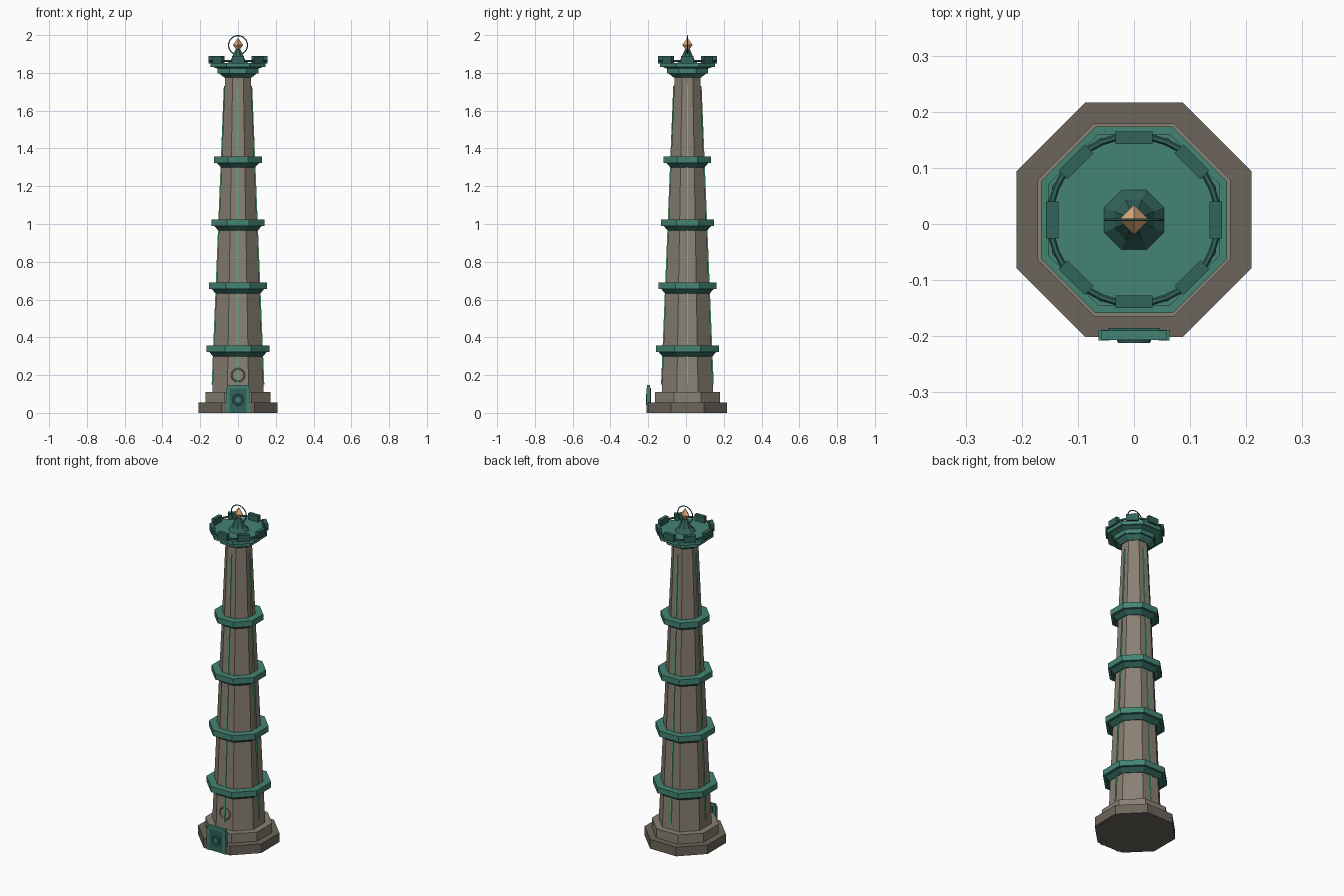
import bpy, bmesh, math
from mathutils import Matrix

if "Cube" in bpy.data.objects:
    bpy.data.objects.remove(bpy.data.objects["Cube"])

CY = 0.0075  # tower axis sits slightly back because the door projects forward


def mat(name, c):
    m = bpy.data.materials.new(name)
    m.diffuse_color = (*c, 1)
    m.use_nodes = True
    m.node_tree.nodes["Principled BSDF"].inputs["Base Color"].default_value = m.diffuse_color
    return m


STONE = mat("stone", (0.25, 0.215, 0.17))
DARK = mat("dark_stone", (0.15, 0.13, 0.105))
GREEN = mat("green_metal", (0.055, 0.23, 0.17))
DEEP = mat("deep_green", (0.03, 0.125, 0.1))
GLOW = mat("glow", (0.08, 0.6, 0.25))
GOLD = mat("amber", (0.75, 0.42, 0.2))


def finish(name, bm, m):
    bmesh.ops.recalc_face_normals(bm, faces=bm.faces)
    me = bpy.data.meshes.new(name)
    bm.to_mesh(me)
    bm.free()
    me.materials.append(m)
    ob = bpy.data.objects.new(name, me)
    bpy.context.collection.objects.link(ob)
    return ob


def lathe(name, profile, m, n=8):
    """Stack of n-gons; the profile gives (apothem, z), flats face the axes."""
    bm = bmesh.new()
    rings = []
    for a, z in profile:
        r = a / math.cos(math.pi / n)
        rings.append([bm.verts.new((r * math.cos((i + .5) * math.tau / n),
                                    CY + r * math.sin((i + .5) * math.tau / n), z)) for i in range(n)])
    for lo, hi in zip(rings, rings[1:]):
        for i in range(n):
            j = (i + 1) % n
            bm.faces.new((lo[i], lo[j], hi[j], hi[i]))
    bm.faces.new(rings[0][::-1])
    bm.faces.new(rings[-1])
    return finish(name, bm, m)


def box(name, x, y, z, m):
    bm = bmesh.new()
    bmesh.ops.create_cube(bm, size=1)
    for v in bm.verts:
        for k, (lo, hi) in enumerate((x, y, z)):
            v.co[k] = lo if v.co[k] < 0 else hi
    return finish(name, bm, m)


def ring(name, loc, R, r, m, upright=True, seg=24, sides=6):
    rot = (math.pi / 2, 0, 0) if upright else (0, 0, 0)
    bpy.ops.mesh.primitive_torus_add(location=loc, rotation=rot, major_radius=R, minor_radius=r,
                                     major_segments=seg, minor_segments=sides)
    ob = bpy.context.object
    ob.name = name
    ob.data.materials.append(m)
    return ob


def around(ob, angle):
    """Turn a part about the tower axis."""
    ob.data.transform(Matrix.Translation((0, CY, 0)) @ Matrix.Rotation(angle, 4, 'Z'))


# Stepped base and tapering shaft
lathe("base_step", [(0.209, 0), (0.209, 0.055)], DARK)
lathe("plinth", [(0.172, 0.055), (0.172, 0.11)], STONE)
lathe("shaft", [(0.136, 0.11), (0.068, 1.78)], STONE)

# Four collars
for k, a in enumerate((0.166, 0.153, 0.14, 0.126)):
    z = 0.322 + k * 0.334
    lathe(f"collar_skirt_{k + 1}", [(a - 0.035, z - 0.024), (a - 0.014, z)], DEEP)
    lathe(f"collar_{k + 1}", [(a, z), (a, z + 0.034)], GREEN)

# Glowing seams up the four axis-facing sides
for k in range(4):
    s = box(f"glow_seam_{k + 1}", (-0.003, 0.003), (-0.005, 0.0015), (0.15, 1.73), GLOW)
    for v in s.data.vertices:
        v.co.y = -v.co.y - (0.136 - (v.co.z - 0.11) * 0.068 / 1.67) - 0.0035
    around(s, k * math.pi / 2)

# Crown: stepped capital, rail and merlons
lathe("capital", [(0.072, 1.775), (0.1, 1.797), (0.108, 1.797), (0.108, 1.822), (0.128, 1.83),
                  (0.146, 1.83), (0.146, 1.852)], GREEN)
ring("crown_rail", (0, CY, 1.864), 0.15, 0.006, DEEP, upright=False, seg=32)
for k in range(8):
    around(box(f"merlon_{k + 1}", (-0.033, 0.033), (-0.157, -0.135), (1.85, 1.889), DEEP), k * math.pi / 4)

# Finial with gem and halo
lathe("finial_cone", [(0.055, 1.85), (0.036, 1.872), (0.013, 1.925)], DEEP)
bm = bmesh.new()
bmesh.ops.create_icosphere(bm, subdivisions=1, radius=1)
bm.clear()
tips = [bm.verts.new((0, CY, z)) for z in (1.91, 1.986)]
mid = [bm.verts.new((0.027 * math.cos(i * math.pi / 2), CY + 0.027 * math.sin(i * math.pi / 2), 1.948))
       for i in range(4)]
for i in range(4):
    for t in tips:
        bm.faces.new((mid[i], mid[(i + 1) % 4], t))
finish("gem", bm, GOLD)
ring("halo", (0, CY, 1.947), 0.05, 0.003, DEEP, seg=32)

# Door with frame and round emblem, plus ring above it
box("door_panel", (-0.046, 0.046), (-0.205, -0.185), (0, 0.132), DEEP)
for s, n in ((-1, "left"), (1, "right")):
    box(f"door_post_{n}", sorted((s * 0.044, s * 0.063)), (-0.208, -0.189), (0, 0.132), GREEN)
box("door_lintel", (-0.058, 0.058), (-0.207, -0.19), (0.13, 0.147), GREEN)
ring("door_ring", (0, -0.208, 0.07), 0.026, 0.0045, GREEN)
box("door_boss", (-0.01, 0.01), (-0.21, -0.2), (0.06, 0.08), GREEN)
ring("wall_ring", (0, CY - 0.133, 0.2), 0.034, 0.004, STONE)
